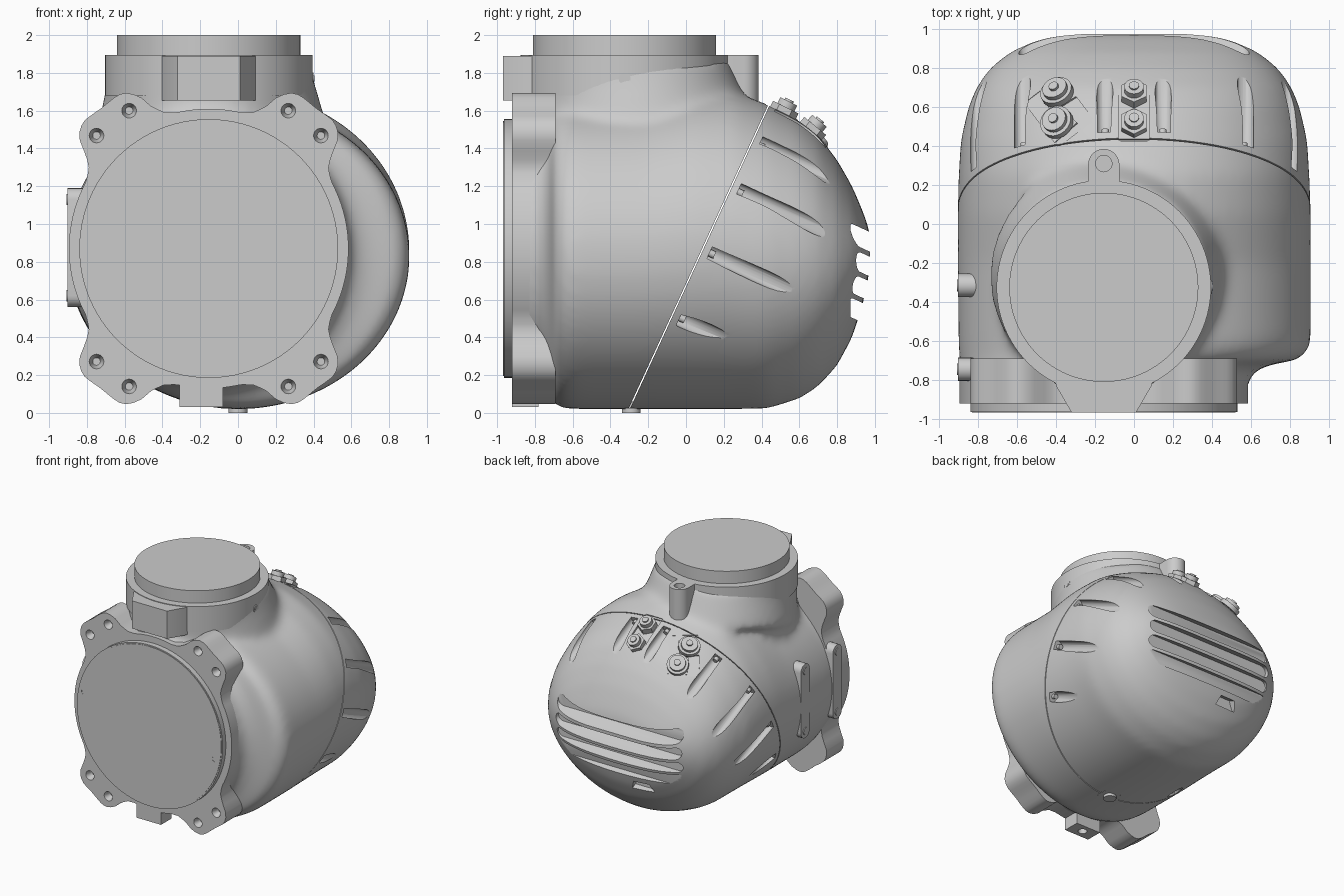
import bpy, bmesh
from math import sin, cos, radians, pi
from mathutils import Vector, Matrix
from mathutils.bvhtree import BVHTree

if "Cube" in bpy.data.objects:
    bpy.data.objects.remove(bpy.data.objects["Cube"])

GREY = (0.6, 0.6, 0.6, 1)
metal = bpy.data.materials.new("grey metal")
metal.use_nodes = True
metal.diffuse_color = GREY
metal.node_tree.nodes["Principled BSDF"].inputs["Base Color"].default_value = GREY
parts = []


def make(name, bm, fix_normals=True):
    if fix_normals:
        bmesh.ops.recalc_face_normals(bm, faces=bm.faces)
    mesh = bpy.data.meshes.new(name)
    bm.to_mesh(mesh)
    bm.free()
    if not mesh.materials:
        mesh.materials.append(metal)
    obj = bpy.data.objects.new(name, mesh)
    bpy.context.scene.collection.objects.link(obj)
    parts.append(obj)
    return obj


def evaluated(obj):
    graph = bpy.context.evaluated_depsgraph_get()
    return bpy.data.meshes.new_from_object(obj.evaluated_get(graph))


def discard(obj):
    parts.remove(obj)
    bpy.data.objects.remove(obj)


def carve(obj, cutter_bm):
    cutter = make("cutter", cutter_bm)
    cutter.hide_render = True
    before = len(obj.data.polygons)
    # Take the first solver that really cuts and keeps the part whole
    for solver in ("MANIFOLD", "EXACT", "FLOAT"):
        mod = obj.modifiers.new("cut", "BOOLEAN")
        mod.operation, mod.solver, mod.object = "DIFFERENCE", solver, cutter
        mesh = evaluated(obj)
        obj.modifiers.clear()
        if len(mesh.polygons) != before and len(mesh.polygons) > before * .6:
            obj.data = mesh
            break
    discard(cutter)


def frame(origin, axis):
    return Matrix.Translation(origin) @ axis.to_track_quat("Z", "Y").to_matrix().to_4x4()


def rod(bm, a, b, r, end=None, seg=32):
    a, b = Vector(a), Vector(b)
    bmesh.ops.create_cone(bm, cap_ends=True, segments=seg, radius1=r, radius2=end or r,
                          depth=(b - a).length, matrix=frame((a + b) / 2, b - a))


def block(bm, size, matrix):
    bmesh.ops.create_cube(bm, size=1, matrix=matrix @ Matrix.Diagonal((*size, 1)))


def prism(bm, points, vec):
    face = bm.faces.new([bm.verts.new(p) for p in points])
    out = bmesh.ops.extrude_face_region(bm, geom=[face])["geom"]
    bmesh.ops.translate(bm, vec=vec, verts=[v for v in out if isinstance(v, bmesh.types.BMVert)])


def stadium(half, r, n=10):
    arc = [(half + r * sin(pi * i / n), r * cos(pi * i / n)) for i in range(n + 1)]
    return arc + [(-u, -v) for u, v in arc]


def shape(builder, *args, **kw):
    bm = bmesh.new()
    builder(bm, *args, **kw)
    return bm


def simple(name, builder, *args, **kw):
    return make(name, shape(builder, *args, **kw))


# Housing: elliptical sections along y (y, left, right, bottom, top)
sections = [(-.9, -.885, .575, .14, 1.6), (-.8, -.885, .585, .13, 1.6), (-.745, -.89, .63, .1, 1.61),
            (-.715, -.89, .73, .07, 1.61), (-.7, -.895, .83, .045, 1.62), (-.66, -.9, .89, .025, 1.63),
            (-.6, -.9, .908, .02, 1.64), (-.2, -.905, .908, .02, 1.65), (.05, -.905, .908, .02, 1.7),
            (.25, -.9, .9, .02, 1.7)]
dome = [(.43, .89, .022, 1.635), (.6, .85, .075, 1.55), (.7, .81, .14, 1.47), (.8, .74, .25, 1.34),
        (.88, .64, .4, 1.2), (.935, .53, .57, 1.07), (.965, .41, .71, .99), (.975, .3, .78, .94)]
sections += [(y, -w, w, lo, hi) for y, w, lo, hi in dome]
bm = bmesh.new()
SEG = 96
rings = []
for y, xl, xr, lo, hi in sections:
    turn = [2 * pi * i / SEG for i in range(SEG)]
    rings.append([bm.verts.new(((xl + xr) / 2 + (xr - xl) / 2 * cos(t), y,
                                (lo + hi) / 2 + (hi - lo) / 2 * sin(t))) for t in turn])
for a, b in zip(rings, rings[1:]):
    for i in range(SEG):
        j = (i + 1) % SEG
        bm.faces.new((a[i], a[j], b[j], b[i]))
bm.faces.new(rings[0])
bm.faces.new(rings[-1])
# Neck blended into the housing
NX, NY = -.155, -.325
rod(bm, (NX, NY, 1), (NX, NY, 1.86), .545, seg=64)
rod(bm, (-.14, -.26, 1.5), (-.15, -.315, 1.78), .61, .54, seg=64)
shell = make("shell", bm)
mod = shell.modifiers.new("blend", "REMESH")
mod.mode, mod.voxel_size = "VOXEL", .025
mod = shell.modifiers.new("soften", "SMOOTH")
mod.factor, mod.iterations = .5, 25
mesh = evaluated(shell)
shell.modifiers.clear()
shell.data = mesh
bm = bmesh.new()
bm.from_mesh(mesh)
skin = BVHTree.FromBMesh(bm)
bm.free()


def snap(x, y):
    hit, normal, _, _ = skin.ray_cast(Vector((x, y, 3)), Vector((0, 0, -1)))
    return hit, normal


# Cover cuts: fading cooling slots, rear vents, lower port, connector pockets
seam = Vector((0, .065, .825))
axis = Vector((0, cos(radians(24.7)), -sin(radians(24.7))))
up = Vector((0, -axis.z, axis.y))
screws = bmesh.new()
cuts = []
for angle in (10, 40, 63, 87, 113, 143):
    for side in (-1, 1):
        out = up * cos(radians(angle)) + Vector((side * sin(radians(angle)), 0, 0))
        hit = skin.ray_cast(seam + axis * .045 + out * 2, -out)[0]
        start = hit - out * .025
        cuts.append(shape(rod, start, start + axis * .85, .042, seg=20))
        rod(screws, start - out * .015 - axis * .01, start - out * .015 + axis * .03, .02, seg=12)
make("slot_screws", screws)
for k in range(4):
    slot = [(u, .87, .56 + .131 * k + v) for u, v in stadium(.54, .052)]
    cuts.append(shape(prism, slot, axis * .4))
port = [(-.3, .82, .39), (-.1, .82, .39), (-.13, .82, .48), (-.27, .82, .48)]
cuts.append(shape(prism, port, axis * .4))
pockets = {"round": (-.39, .23), "hex": (0, .16)}
for x, width in pockets.values():
    hit, normal = snap(x, .585)
    cuts.append(shape(block, (width, .36, .06), frame(hit + normal * .01, normal)))
for cut in cuts:
    carve(shell, cut)


# Split along the tilted seam into front housing and rear cover
def half_of(name, origin, direction):
    bm = bmesh.new()
    bm.from_mesh(shell.data)
    bmesh.ops.bisect_plane(bm, geom=bm.verts[:] + bm.edges[:] + bm.faces[:], plane_co=origin,
                           plane_no=direction, clear_outer=True)
    bmesh.ops.holes_fill(bm, edges=[e for e in bm.edges if e.is_boundary], sides=0)
    return make(name, bm, fix_normals=False)


housing = half_of("front_housing", seam, axis)
half_of("rear_cover", seam + axis * .007, -axis)
discard(shell)

# Connectors in the pockets
for kind, (x, width) in pockets.items():
    for i, y in enumerate((.515, .665)):
        hit, normal = snap(x, y)
        levels = [(-.05, .03, .075), (.03, .065, .05), (.065, .075, .025)]
        if kind == "round":
            levels = [(-.03, 0, .06), (0, .035, .085), (.035, .06, .065), (.06, .075, .025)]
        bm = bmesh.new()
        for lo, hi, r in levels:
            rod(bm, hit + normal * lo, hit + normal * hi, r,
                seg=6 if kind == "hex" and r > .07 else 24)
        if kind == "round":
            block(bm, (.15, .14, .03), frame(hit - normal * .02, normal))
        make(f"{kind}_connector_{i + 1}", bm)

# Front flange with four twin-bolt ears
FX, FZ = -.155, .87
EAR = [(0, .935), (7, .945), (10, .93), (13, .885), (15.5, .81), (19, .76), (24, .74), (90, .74)]
ears = (52.6, 127.4, 232.6, 307.4)


def ear_radius(deg):
    off = min(abs(deg - e) for e in ears)
    for (a, ra), (b, rb) in zip(EAR, EAR[1:]):
        if off <= b:
            return ra + (rb - ra) * (off - a) / (b - a)


def polar(deg, r, y):
    return Vector((FX + r * cos(radians(deg)), y, FZ + r * sin(radians(deg))))


flange = simple("front_flange", prism, [polar(d, ear_radius(d), -.92) for d in range(0, 360, 2)],
                (0, .23, 0))
holes = bmesh.new()
for ear in ears:
    for d in (ear - 7.4, ear + 7.4):
        rod(holes, polar(d, .843, -.93), polar(d, .843, -.86), .042, .02, seg=24)
carve(flange, holes)
disc = simple("flange_disc", rod, (FX, -.968, FZ), (FX, -.9, FZ), .675, seg=96)
simple("flange_rim", rod, (FX, -.964, FZ), (FX, -.9, FZ), .685, seg=96)
for x, z in [(-.77, .995), (.46, .75)]:
    carve(disc, shape(rod, (x, -1, z), (x, -.966, z), .024, seg=20))

# Neck collar, top disc, front pad, rear lug and side plug
simple("neck_collar", rod, (NX, NY, 1.68), (NX, NY, 1.895), .55, seg=96)
simple("top_disc", rod, (NX, NY, 1.85), (NX, NY, 2), .485, seg=96)
pad = [(-.42, -.7), (-.4, -.83), (-.32, -.968), (.01, -.968), (.09, -.83), (.11, -.7)]
simple("neck_pad", prism, [(x, y, 1.655) for x, y in pad], (0, 0, .235))
lug_outline = [(NX + .08 * cos(pi * i / 16), .305 + .08 * sin(pi * i / 16)) for i in range(17)]
lug_outline += [(NX - .08, .1), (NX + .08, .1)]
lug = simple("rear_lug", prism, [(x, y, 1.55) for x, y in lug_outline], (0, 0, .345))
carve(lug, shape(rod, (NX, .31, 1.8), (NX, .31, 2), .042, seg=24))
simple("neck_plug", rod, (.35, NY, 1.77), (.4, NY, 1.77), .032, seg=24)
simple("neck_plug_core", rod, (.35, NY, 1.77), (.404, NY, 1.77), .016, seg=16)

# Side plates with end screws
for name, y in (("front", -.745), ("rear", -.315)):
    simple(f"{name}_side_plate", prism, [(-.78, y + v, .875 + u) for u, v in stadium(.255, .06)],
           (-.122, 0, 0))
    bm = bmesh.new()
    for z in (.62, 1.13):
        rod(bm, (-.88, y, z), (-.908, y, z), .03, seg=16)
    make(f"{name}_plate_screws", bm)

# Underside foot and drain boss
foot = simple("front_foot", block, (.23, .14, .2), Matrix.Translation((-.195, -.85, .13)))
carve(foot, shape(rod, (-.195, -.85, 0), (-.195, -.85, .1), .035, seg=20))
simple("drain_washer", rod, (0, -.3, .022), (0, -.3, .06), .09)
simple("drain_plug", rod, (0, -.29, 0), (0, -.29, .06), .05, seg=24)

# Shading
bpy.ops.object.select_all(action="DESELECT")
for obj in parts:
    obj.select_set(True)
bpy.context.view_layer.objects.active = housing
bpy.ops.object.shade_smooth_by_angle(angle=radians(35))
